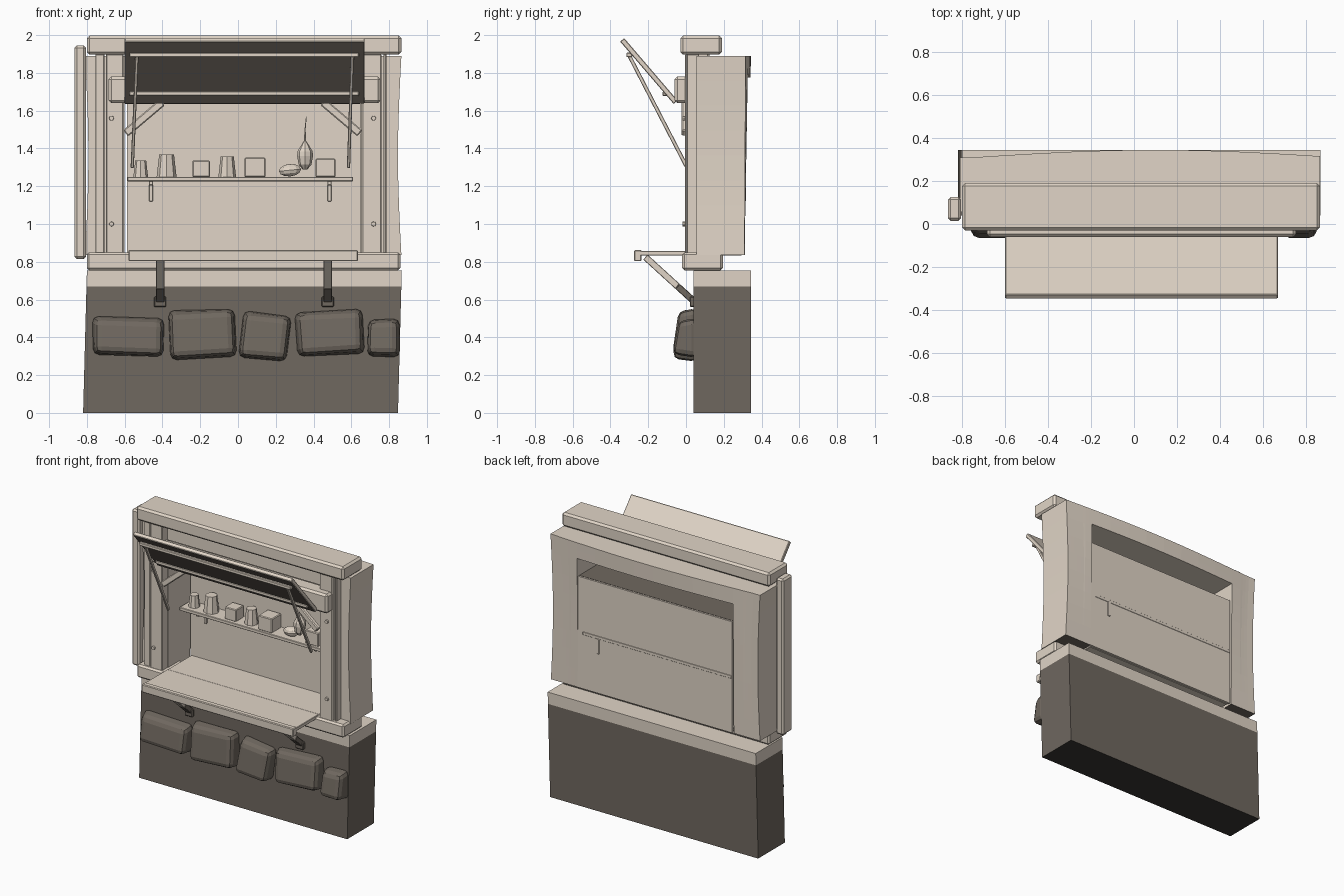
import bpy, bmesh, math, random
from mathutils import Vector, Matrix

if "Cube" in bpy.data.objects:
    bpy.data.objects.remove(bpy.data.objects["Cube"])

random.seed(4)

def material(name, rgb):
    m = bpy.data.materials.new(name)
    m.diffuse_color = (*rgb, 1)
    m.use_nodes = True
    m.node_tree.nodes["Principled BSDF"].inputs["Base Color"].default_value = m.diffuse_color
    return m

CREAM = material("warm cream", (0.75, 0.665, 0.57))
STONE = material("dark stone", (0.16, 0.138, 0.115))
BLACK = material("near black", (0.04, 0.037, 0.034))

def finish(name, bm, mat=CREAM, smooth=False):
    bmesh.ops.recalc_face_normals(bm, faces=bm.faces)
    me = bpy.data.meshes.new(name)
    bm.to_mesh(me)
    bm.free()
    me.materials.append(mat)
    for p in me.polygons:
        p.use_smooth = smooth
    ob = bpy.data.objects.new(name, me)
    bpy.context.collection.objects.link(ob)
    return ob

def recolour(ob, mat, rule):
    # give a second colour to the faces that match the rule
    ob.data.materials.append(mat)
    for p in ob.data.polygons:
        if rule(p):
            p.material_index = 1

def box_mesh(x, y, z, bevel=0.0, cuts=0):
    bm = bmesh.new()
    bmesh.ops.create_cube(bm, size=1)
    for v in bm.verts:
        v.co = [r[0] + (c + 0.5) * (r[1] - r[0]) for c, r in zip(v.co, (x, y, z))]
    if cuts:
        bmesh.ops.subdivide_edges(bm, edges=bm.edges[:], cuts=cuts, use_grid_fill=True)
    if bevel:
        bmesh.ops.bevel(bm, geom=bm.edges[:], offset=bevel, segments=1, affect='EDGES', profile=0.5)
    return bm

def box(name, x, y, z, bevel=0.0, mat=CREAM):
    return finish(name, box_mesh(x, y, z, bevel), mat)

def aim(p, q):
    # frame whose z axis runs from p to q and whose x axis stays level
    p, q = Vector(p), Vector(q)
    d = (q - p).normalized()
    side = Vector((1, 0, 0)) if abs(d.x) < 0.2 else Vector((0, 1, 0))
    up = d.cross(side).normalized()
    side = up.cross(d)
    m = Matrix((side, up, d)).transposed().to_4x4()
    m.translation = (p + q) / 2
    return m, (q - p).length

def bar(name, p, q, w, t, bevel=0.004, mat=CREAM):
    m, l = aim(p, q)
    bm = box_mesh((-w/2, w/2), (-t/2, t/2), (-l/2, l/2), bevel)
    bm.transform(m)
    return finish(name, bm, mat)

def cone(name, p, q, r1, r2, sides=8):
    m, l = aim(p, q)
    bm = bmesh.new()
    bmesh.ops.create_cone(bm, cap_ends=True, segments=sides, radius1=r1, radius2=r2, depth=l)
    bm.transform(m)
    return finish(name, bm)

# Stone base, leaning slightly, with a pale top band
def lean(bm):
    for v in bm.verts:
        v.co.x += 0.02 * (v.co.z / 0.755)
    return bm
base = finish("base_block", lean(box_mesh((-0.82, 0.847), (0.04, 0.345), (0, 0.67))), STONE)
recolour(base, BLACK, lambda p: p.normal.z < -0.5)
finish("base_top_band", lean(box_mesh((-0.82, 0.847), (0.04, 0.345), (0.67, 0.755))))

# Rough stones set into the base front
stones = [(-0.785, -0.375, 0.29, 0.515, -2), (-0.375, 0.0, 0.275, 0.56, 2), (0.01, 0.28, 0.27, 0.54, -6),
          (0.295, 0.68, 0.295, 0.555, 3), (0.68, 0.862, 0.29, 0.505, 0)]
for i, (x0, x1, z0, z1, tilt) in enumerate(stones):
    w, h = (x1 - x0) / 2, (z1 - z0) / 2
    bm = box_mesh((-w, w), (-0.07, 0.06), (-h, h))
    for v in bm.verts:
        v.co.x *= random.uniform(0.91, 1.0)
        v.co.z *= random.uniform(0.89, 1.0)
        if v.co.y < 0:
            v.co.x *= 0.9
            v.co.z *= 0.86
            v.co.y += 0.03 * (v.co.z > 0)
    bmesh.ops.bevel(bm, geom=bm.edges[:], offset=0.032, segments=2, affect='EDGES', profile=0.5)
    bm.transform(Matrix.Translation(((x0 + x1) / 2, 0, (z0 + z1) / 2)) @ Matrix.Rotation(math.radians(-tilt), 4, 'Y'))
    finish(f"base_stone_{i + 1}", bm, STONE)

# Plaster wall: two piers and a header, bulging at the back and pinched at the sides
for name, x, z in (("wall_pier_left", (-0.81, -0.60), (0.835, 1.89)),
                   ("wall_pier_right", (0.645, 0.865), (0.835, 1.89)),
                   ("wall_header", (-0.60, 0.645), (1.775, 1.89))):
    bm = box_mesh(x, (0.055, 0.31), z, cuts=7)
    for v in bm.verts:
        c = v.co
        if c.y > 0.06:
            c.y += 0.035 * max(0, math.cos(math.pi * (c.x - 0.1) / 1.7)) * (c.y - 0.055) / 0.255 * max(0, (c.z - 0.835) / 1.055)
        if abs(c.x) > 0.7:
            c.x -= math.copysign(0.018, c.x) * math.sin(math.pi * (c.z - 0.835) / 1.055)
    ob = finish(name, bm)
    if "pier" in name:
        recolour(ob, STONE, lambda p: p.normal.z < -0.5)
box("back_panel", (-0.588, 0.65), (0.295, 0.312), (0.835, 1.64))
box("inner_ceiling", (-0.60, 0.645), (0.05, 0.30), (1.634, 1.642), 0, STONE)

# Main timbers
box("top_beam", (-0.80, 0.865), (-0.03, 0.19), (1.897, 1.997), 0.014)
box("sill_beam", (-0.80, 0.86), (-0.02, 0.195), (0.755, 0.85), 0.012)
box("window_lintel", (-0.685, 0.755), (-0.06, 0.055), (1.64, 1.78), 0.014)
box("side_post", (-0.865, -0.805), (0.015, 0.125), (0.815, 1.945), 0.012)
for name, x0, x1, lx in (("left", -0.70, -0.605, -0.755), ("right", 0.655, 0.76, 0.77)):
    box(f"window_post_{name}", (x0, x1), (-0.005, 0.07), (0.84, 1.90), 0.006)
    box(f"window_trim_{name}", (lx, lx + (0.048 if lx < 0 else 0.015)), (0.005, 0.07), (0.84, 1.90), 0.004)
    bx = -0.67 if x0 < 0 else 0.718
    for z in (1.0, 1.56):
        cone(f"post_peg_{name}", (bx, 0.01, z), (bx, -0.018, z), 0.014, 0.012)

# Corner braces under the lintel
for name, xa, xb in (("left", -0.595, -0.40), ("right", 0.645, 0.45)):
    bar(f"corner_brace_{name}", (xa, -0.005, 1.48), (xb, -0.005, 1.645), 0.035, 0.042, 0.006)

# Raised shutter with dark underside, rails and prop rods
hinge, tip = Vector((0.035, -0.055, 1.645)), Vector((0.035, -0.338, 1.975))
shutter = bar("raised_shutter", hinge, tip, 1.27, 0.028)
recolour(shutter, STONE, lambda p: p.normal.y < -0.6 and p.normal.z < -0.5)
for name, y, z in (("low", -0.108, 1.69), ("high", -0.30, 1.895)):
    bar(f"shutter_rail_{name}", (-0.575, y, z), (0.64, y, z), 0.032, 0.024)
for name, xa, xb in (("left", -0.535, -0.56), ("right", 0.605, 0.585)):
    bar(f"shutter_prop_{name}", (xa, -0.30, 1.89), (xb, 0.005, 1.30), 0.017, 0.02, 0.003)

# Counter with front lip and diagonal struts that darken towards the stone
box("counter_board_outer", (-0.58, 0.635), (-0.26, 0.02), (0.832, 0.857), 0.003)
box("counter_board_inner", (-0.58, 0.635), (0.02, 0.295), (0.832, 0.855), 0.003)
box("counter_lip", (-0.58, 0.635), (-0.275, -0.235), (0.803, 0.862), 0.005)
for name, x in (("left", -0.412), ("right", 0.475)):
    bar(f"counter_strut_{name}", (x, -0.215, 0.825), (x, -0.045, 0.67), 0.045, 0.035, 0.003)
    bar(f"counter_strut_end_{name}", (x, -0.045, 0.67), (x, 0.06, 0.575), 0.045, 0.035, 0.003, STONE)
    box(f"counter_strut_foot_{name}", (x - 0.032, x + 0.032), (0.02, 0.05), (0.56, 0.615), 0.005, STONE)

# Inner shelf with brackets
box("shelf", (-0.585, 0.61), (0.165, 0.314), (1.226, 1.25), 0.003)
for name, x in (("left", -0.46), ("right", 0.485)):
    box(f"shelf_bracket_drop_{name}", (x - 0.011, x + 0.011), (0.28, 0.309 if x < 0 else 0.318), (1.12, 1.23), 0.003)
    box(f"shelf_bracket_arm_{name}", (x - 0.011, x + 0.011), (0.19, 0.29), (1.205, 1.23), 0.003)

# Goods on the shelf
for x, r, h in ((-0.515, 0.039, 0.088), (-0.378, 0.053, 0.12), (-0.057, 0.047, 0.11)):
    cone("cup", (x, 0.235, 1.248), (x, 0.235, 1.248 + h), r, r * 0.74, 8)
for x, s, h in ((-0.195, 0.046, 0.086), (0.09, 0.055, 0.102), (0.463, 0.053, 0.096)):
    box("storage_box", (x - s, x + s), (0.235 - s, 0.235 + s), (1.248, 1.25 + h), 0.005)
bm = bmesh.new()
bmesh.ops.create_uvsphere(bm, u_segments=10, v_segments=6, radius=1)
bm.transform(Matrix.Translation((0.275, 0.22, 1.285)) @ Matrix.Rotation(-0.1, 4, 'Y') @ Matrix.Diagonal((0.062, 0.04, 0.033, 1)))
finish("loaf", bm)

# Bulb with a long stem: lathed profile
profile = [(0.012, 1.288), (0.034, 1.315), (0.042, 1.36), (0.04, 1.385), (0.022, 1.415), (0.006, 1.44), (0.003, 1.50), (0.002, 1.57)]
bm = bmesh.new()
rings = [[bm.verts.new((0.355 + 0.007 * (z > 1.5) + r * math.cos(a * math.pi / 4), 0.20 + r * math.sin(a * math.pi / 4), z))
          for a in range(8)] for r, z in profile]
for lo, hi in zip(rings, rings[1:]):
    for a in range(8):
        bm.faces.new((lo[a], lo[(a + 1) % 8], hi[(a + 1) % 8], hi[a]))
bm.faces.new(rings[0])
bm.faces.new(rings[-1])
finish("stemmed_bulb", bm)
